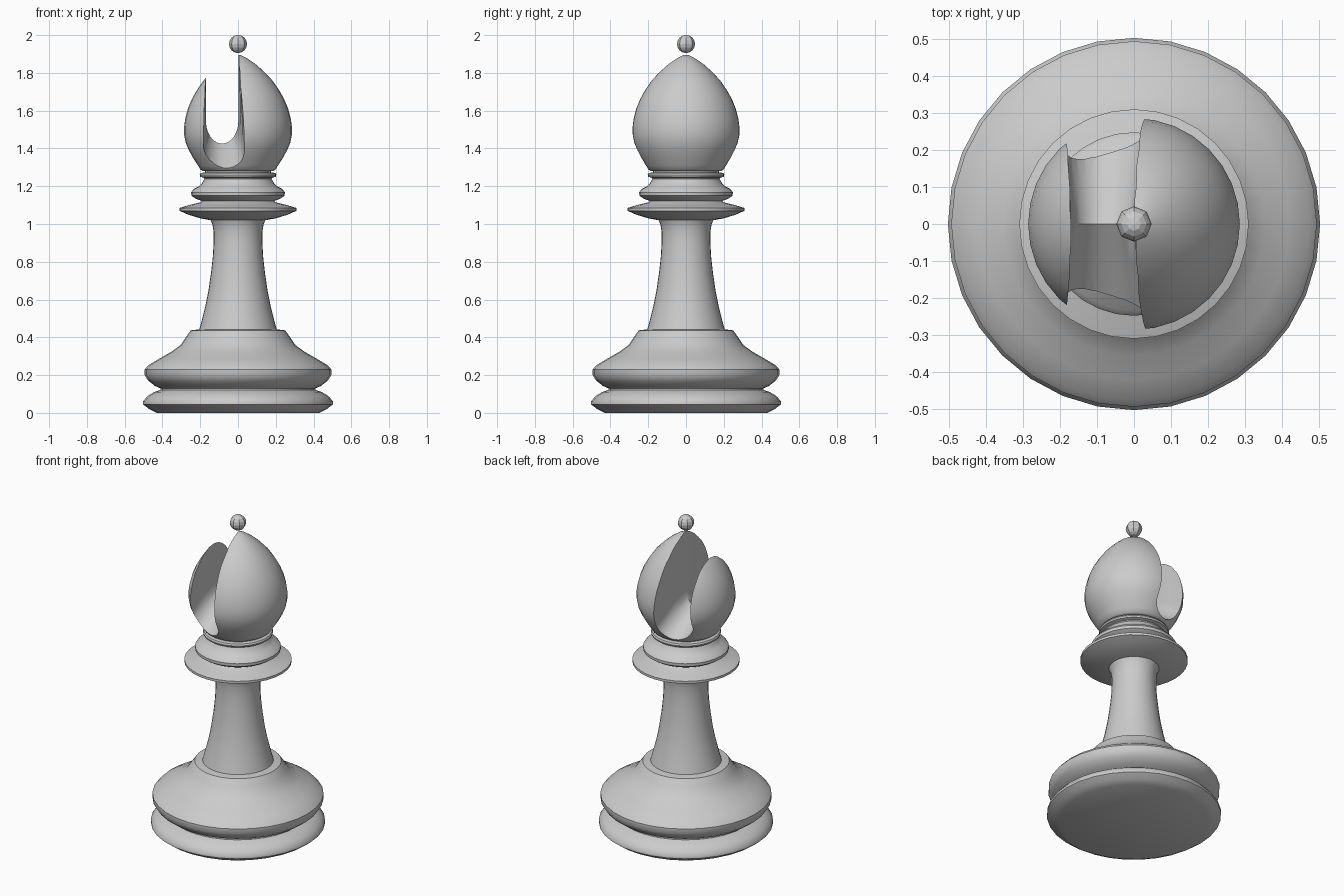
import bpy, bmesh, math

if "Cube" in bpy.data.objects:
    bpy.data.objects.remove(bpy.data.objects["Cube"])

SEG = 32


def finish(name, bm):
    bmesh.ops.recalc_face_normals(bm, faces=bm.faces[:])
    me = bpy.data.meshes.new(name)
    bm.to_mesh(me)
    bm.free()
    ob = bpy.data.objects.new(name, me)
    bpy.context.collection.objects.link(ob)
    return ob


def skin(name, rings, cap_start=True, cap_end=True):
    """Bridge a list of closed rings of points into a surface."""
    bm = bmesh.new()
    vs = [[bm.verts.new(p) for p in ring] for ring in rings]
    n = len(vs[0])
    for a, b in zip(vs, vs[1:]):
        for i in range(n):
            j = (i + 1) % n
            bm.faces.new((a[i], a[j], b[j], b[i]))
    if cap_start:
        bm.faces.new(vs[0][::-1])
    if cap_end:
        bm.faces.new(vs[-1])
    return finish(name, bm)


def lathe(name, profile, cap_start=True, cap_end=True):
    rings = [[(r * math.cos(2 * math.pi * i / SEG), r * math.sin(2 * math.pi * i / SEG), z)
              for i in range(SEG)] for r, z in profile]
    return skin(name, rings, cap_start, cap_end)


def smooth(ob, deg):
    bpy.ops.object.select_all(action='DESELECT')
    ob.select_set(True)
    bpy.context.view_layer.objects.active = ob
    bpy.ops.object.shade_smooth_by_angle(angle=math.radians(deg))


# Double-rimmed base
base = lathe("base", [
    (.43, 0), (.47, .02), (.503, .045), (.503, .06), (.48, .088), (.445, .11), (.41, .122),
    (.41, .13), (.44, .143), (.475, .17), (.494, .2), (.494, .23), (.475, .252), (.42, .285),
    (.355, .322), (.305, .358), (.28, .395), (.25, .437), (.205, .442)], cap_end=False)

# Tapered stem
stem = lathe("stem", [
    (.205, .442), (.192, .49), (.172, .57), (.156, .65), (.143, .74), (.133, .83),
    (.129, .9), (.129, .96), (.136, 1.0), (.145, 1.02)], False, False)

# Stacked collar rings
collar = lathe("collar", [
    (.145, 1.02), (.2, 1.03), (.265, 1.05), (.31, 1.07), (.31, 1.085), (.26, 1.1),
    (.2, 1.115), (.19, 1.122), (.22, 1.132), (.247, 1.15), (.248, 1.168), (.235, 1.185),
    (.205, 1.2), (.188, 1.22), (.178, 1.238), (.18, 1.244), (.2, 1.25), (.203, 1.26),
    (.198, 1.27), (.175, 1.273), (.175, 1.282)], cap_start=False)

# Teardrop head
head = lathe("head", [
    (.185, 1.28), (.197, 1.286), (.212, 1.31), (.235, 1.345), (.26, 1.39), (.277, 1.43),
    (.285, 1.47), (.286, 1.51), (.28, 1.555), (.266, 1.61), (.245, 1.66), (.217, 1.71),
    (.182, 1.76), (.14, 1.805), (.095, 1.845), (.05, 1.876), (.012, 1.895)])

# Slot cutter: U section flaring towards front and back
sections = []
for y in (-.32, -.2, -.1, 0, .1, .2, .32):
    t = abs(y) / .2
    floor = 1.425 - .135 * t
    xl, xr = -.17 - .014 * t, .002 + .025 * t
    cx, hw = (xl + xr) / 2, (xr - xl) / 2
    u = [(cx - hw * math.cos(math.pi * k / 12), y, floor + .12 * (1 - math.sin(math.pi * k / 12)))
         for k in range(13)]
    sections.append([(-.17, y, 2.0)] + u + [(.002, y, 2.0)])
cutter = skin("slot_cutter", sections)
cutter.hide_render = True
mod = head.modifiers.new("slot", 'BOOLEAN')
mod.operation, mod.solver, mod.object = 'DIFFERENCE', 'EXACT', cutter
bpy.ops.object.select_all(action='DESELECT')
bpy.context.view_layer.objects.active = head
head.select_set(True)
bpy.ops.object.modifier_apply(modifier=mod.name)
bpy.data.objects.remove(cutter)

# Small finial ball
bm = bmesh.new()
bmesh.ops.create_uvsphere(bm, u_segments=8, v_segments=8, radius=.048)
bmesh.ops.translate(bm, verts=bm.verts[:], vec=(0, 0, 1.953))
finial = finish("finial_ball", bm)

for ob in (base, stem, collar, head):
    smooth(ob, 40)
